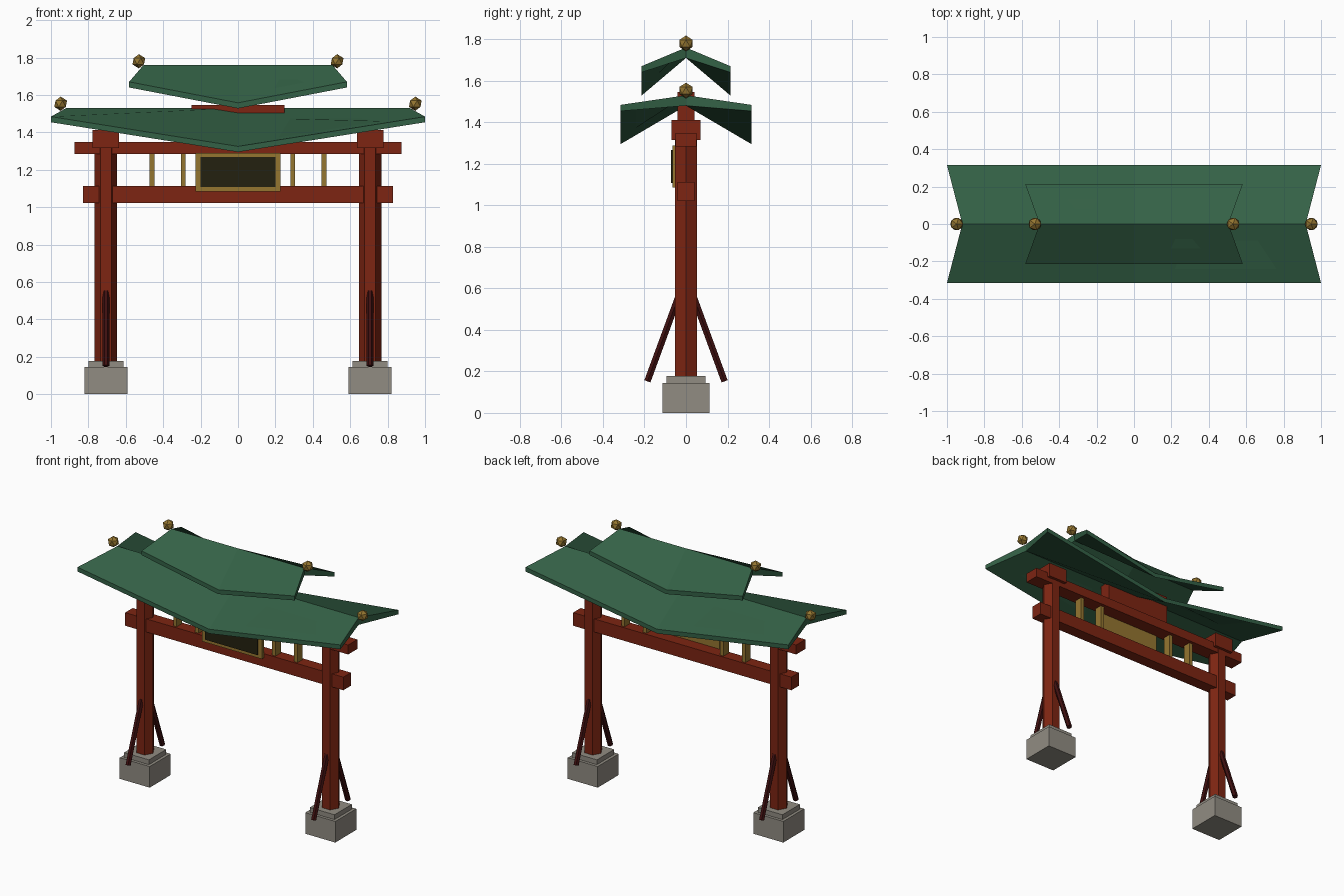
import bpy, bmesh, math
from mathutils import Vector

if "Cube" in bpy.data.objects:
    bpy.data.objects.remove(bpy.data.objects["Cube"])


def material(name, rgb):
    m = bpy.data.materials.new(name)
    m.diffuse_color = (*rgb, 1)
    m.use_nodes = True
    m.node_tree.nodes["Principled BSDF"].inputs["Base Color"].default_value = m.diffuse_color
    return m


GREEN = material("roof green", (0.034, 0.12, 0.061))
RED = material("painted red wood", (0.205, 0.018, 0.006))
DARK_RED = material("dark red wood", (0.05, 0.005, 0.005))
GOLD = material("gold", (0.30, 0.18, 0.03))
PANEL = material("dark panel", (0.017, 0.015, 0.005))
STONE = material("stone grey", (0.285, 0.265, 0.225))


def finish(name, bm, mat):
    bmesh.ops.recalc_face_normals(bm, faces=bm.faces)
    me = bpy.data.meshes.new(name)
    bm.to_mesh(me)
    bm.free()
    me.materials.append(mat)
    ob = bpy.data.objects.new(name, me)
    bpy.context.collection.objects.link(ob)
    return ob


def box(name, x, y, z, mat):
    """Box from (min, max) pairs."""
    bm = bmesh.new()
    bmesh.ops.create_cube(bm, size=1)
    for v in bm.verts:
        v.co = [(r[0] + r[1]) / 2 + c * (r[1] - r[0]) for r, c in zip((x, y, z), v.co)]
    return finish(name, bm, mat)


def rod(name, a, b, radius, mat, sides=6):
    """Prism running between two points, with corners on the x axis."""
    a, b = Vector(a), Vector(b)
    axis = (b - a).normalized()
    u = Vector((1, 0, 0))
    w = axis.cross(u)
    bm = bmesh.new()
    rings = []
    for p in (a, b):
        rings.append([bm.verts.new(p + radius * (u * math.cos(t) + w * math.sin(t)))
                      for t in (math.tau * i / sides for i in range(sides))])
    for i in range(sides):
        j = (i + 1) % sides
        bm.faces.new((rings[0][i], rings[0][j], rings[1][j], rings[1][i]))
    bm.faces.new(rings[0])
    bm.faces.new(rings[1])
    return finish(name, bm, mat)


def roof(name, ridge_x, ridge_z, ridge_thick, eave_x, eave_y, end_z, mid_z, thick):
    """Gabled slab whose eaves sag to the middle under a level ridge."""
    bm = bmesh.new()
    stations = []
    for s in (-1, 0, 1):
        ez = end_z if s else mid_z
        profile = [(eave_x, -eave_y, ez), (ridge_x, 0, ridge_z), (eave_x, eave_y, ez),
                   (eave_x, eave_y, ez - thick), (ridge_x, 0, ridge_z - ridge_thick),
                   (eave_x, -eave_y, ez - thick)]
        stations.append([bm.verts.new((s * x, y, z)) for x, y, z in profile])
    for p, q in zip(stations, stations[1:]):
        for i in range(6):
            j = (i + 1) % 6
            bm.faces.new((p[i], p[j], q[j], q[i]))
    for p in (stations[0], stations[-1]):
        bm.faces.new((p[0], p[1], p[4], p[5]))
        bm.faces.new((p[1], p[2], p[3], p[4]))
    return finish(name, bm, GREEN)


def finial(name, x, z):
    bm = bmesh.new()
    bmesh.ops.create_icosphere(bm, subdivisions=1, radius=0.038)
    bmesh.ops.translate(bm, verts=bm.verts, vec=(x, 0, z))
    return finish(name, bm, GOLD)


# Posts with stone footings, caps, braces and roof finials on both sides
for side, s in (("left", -1), ("right", 1)):
    cx = s * 0.706
    for part, h, z in (("footing", 0.114, (0, 0.145)), ("footing_step", 0.094, (0.145, 0.178))):
        box(f"{side}_{part}", (cx - h, cx + h), (-h, h), z, STONE)
    rod(f"{side}_post", (cx, 0, 0.17), (cx, 0, 1.40), 0.06, RED)
    box(f"{side}_post_cap", (cx - 0.071, cx + 0.071), (-0.071, 0.071), (1.315, 1.412), RED)
    for end, d in (("front", -1), ("back", 1)):
        rod(f"{side}_{end}_brace", (cx, d * 0.186, 0.152), (cx, d * 0.04, 0.55), 0.018, DARK_RED)
    finial(f"{side}_lower_finial", s * 0.948, 1.553)
    finial(f"{side}_upper_finial", s * 0.53, 1.78)
    # Short struts between the beams
    for i, x in enumerate((0.293, 0.46)):
        box(f"{side}_strut_{i + 1}", (s * x - 0.013, s * x + 0.013), (-0.028, 0.028),
            (1.11, 1.285), GOLD)

# Cross beams and the block carrying the upper roof
box("lower_beam", (-0.83, 0.83), (-0.041, 0.041), (1.022, 1.112), RED)
box("upper_beam", (-0.873, 0.873), (-0.05, 0.05), (1.283, 1.348), RED)
box("roof_block", (-0.248, 0.248), (-0.04, 0.04), (1.348, 1.547), RED)

# Framed plaque
box("plaque_frame", (-0.227, 0.227), (-0.066, -0.042), (1.085, 1.289), GOLD)
box("plaque_panel", (-0.2, 0.2), (-0.073, -0.065), (1.107, 1.267), PANEL)

# Roofs
roof("lower_roof", 0.918, 1.53, 0.05, 1.0, 0.315, 1.484, 1.325, 0.03)
roof("upper_roof", 0.505, 1.76, 0.05, 0.582, 0.215, 1.67, 1.558, 0.03)
